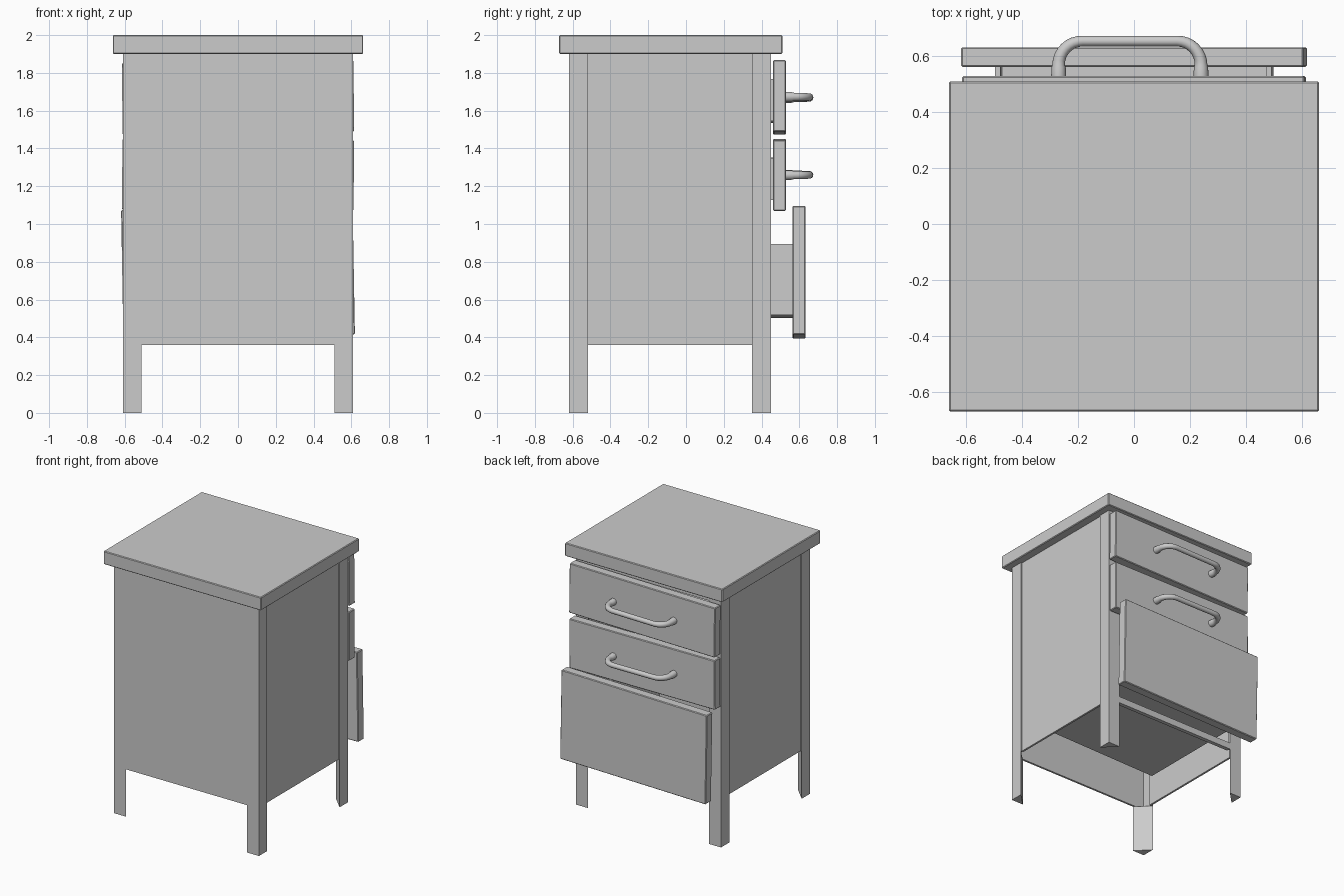
import bpy, bmesh, math
from mathutils import Matrix, Vector

if "Cube" in bpy.data.objects:
    bpy.data.objects.remove(bpy.data.objects["Cube"])


def mesh_object(name, bm, matrix=None, bevel=0.0):
    bmesh.ops.recalc_face_normals(bm, faces=bm.faces)
    me = bpy.data.meshes.new(name)
    bm.to_mesh(me)
    bm.free()
    ob = bpy.data.objects.new(name, me)
    bpy.context.collection.objects.link(ob)
    if matrix:
        ob.matrix_world = matrix
    if bevel:
        mod = ob.modifiers.new("edge", 'BEVEL')
        mod.width, mod.segments = bevel, 1
    return ob


def add_box(bm, x, y, z):
    size = Vector((x[1] - x[0], y[1] - y[0], z[1] - z[0]))
    mid = Vector((sum(x), sum(y), sum(z))) / 2
    bmesh.ops.create_cube(bm, size=1, matrix=Matrix.Translation(mid) @ Matrix.Diagonal(size.to_4d()))


def box(name, x, y, z, matrix=None, bevel=0.0):
    bm = bmesh.new()
    add_box(bm, x, y, z)
    return mesh_object(name, bm, matrix, bevel)


def prism(name, points, z0, z1):
    bm = bmesh.new()
    face = bm.faces.new([bm.verts.new((x, y, z0)) for x, y in points])
    ext = bmesh.ops.extrude_face_region(bm, geom=[face])
    verts = [v for v in ext["geom"] if isinstance(v, bmesh.types.BMVert)]
    bmesh.ops.translate(bm, verts=verts, vec=(0, 0, z1 - z0))
    if not any(len(f.verts) == len(points) and all(abs(v.co.z - z0) < 1e-6 for v in f.verts)
               for f in bm.faces):
        bm.faces.new([v for v in bm.verts if abs(v.co.z - z0) < 1e-6][:len(points)])
    return mesh_object(name, bm)


W, Y0, Y1, LEG, BASE, TOP, T = 0.61, -0.62, 0.45, 0.10, 0.36, 1.90, 0.015

# Worktop
box("top_slab", (-0.663, 0.663), (-0.672, 0.51), (TOP, 2.0), bevel=0.005)

# Triangular feet continuing into angle-section corner posts
for sx, side in ((-1, "left"), (1, "right")):
    for y, sy, end in ((Y0, 1, "front"), (Y1, -1, "back")):
        c = sx * W
        prism(f"{end}_{side}_leg",
              [(c, y), (c - sx * LEG, y), (c, y + sy * LEG)], 0, BASE)
        prism(f"{end}_{side}_post",
              [(c, y), (c - sx * LEG, y), (c - sx * LEG, y + sy * T),
               (c - sx * T, y + sy * T), (c - sx * T, y + sy * LEG),
               (c, y + sy * LEG)], BASE, TOP)
    # Recessed side panel
    box(f"{side}_panel", sorted((sx * (W - 0.01), sx * (W - 0.025))),
        (Y0 + LEG - 0.005, Y1 - LEG + 0.005), (BASE, TOP))

# Plain front panel and rails around the drawer opening
box("front_panel", (-W + LEG, W - LEG), (Y0, Y0 + T), (BASE, TOP))
box("lower_rail", (-W + LEG, W - LEG), (Y1 - 0.03, Y1), (BASE, BASE + 0.05))
box("upper_rail", (-W + LEG, W - LEG), (Y1 - 0.03, Y1), (TOP - 0.05, TOP))


def handle(name, y, matrix):
    # Bar with rounded corners and thicker feet
    half, reach, r = 0.255, 0.125, 0.085
    pts = [(-half, 0, 1.4), (-half, 0.03, 1.35)]
    for i in range(9):
        a = math.pi - i * math.pi / 16
        pts.append((-half + r + r * math.cos(a), reach - r + r * math.sin(a),
                    1.2 - 0.025 * i))
    pts += [(-x, d, s) for x, d, s in reversed(pts)]
    cu = bpy.data.curves.new(name, 'CURVE')
    cu.dimensions = '3D'
    cu.bevel_depth, cu.bevel_resolution, cu.use_fill_caps = 0.019, 3, True
    sp = cu.splines.new('POLY')
    sp.points.add(len(pts) - 1)
    for p, (x, d, s) in zip(sp.points, pts):
        p.co = (x - 0.015, y + d, 0, 1)
        p.radius = s
    ob = bpy.data.objects.new(name, cu)
    bpy.context.collection.objects.link(ob)
    ob.matrix_world = matrix
    bpy.ops.object.select_all(action='DESELECT')
    ob.select_set(True)
    bpy.context.view_layer.objects.active = ob
    bpy.ops.object.convert(target='MESH')
    bpy.ops.object.shade_smooth_by_angle(angle=math.radians(40))


def drawer(name, zc, height, y, depth, tray, tilt, has_handle):
    m = Matrix.Translation((0, 0, zc)) @ Matrix.Rotation(math.radians(tilt), 4, 'Y')
    h = height / 2
    box(name + "_front", (-0.613, 0.613), (y, y + depth), (-h, h), m, 0.005)
    # Open tray behind the front
    lo, hi = tray
    x, back, t = 0.495, y - 0.95, 0.02
    bm = bmesh.new()
    add_box(bm, (-x, x), (back, y), (lo, lo + t))
    add_box(bm, (-x, x), (back, back + t), (lo + t, hi))
    for s in (-1, 1):
        add_box(bm, sorted((s * x, s * (x - t))), (back + t, y), (lo + t, hi))
    mesh_object(name + "_tray", bm, m)
    if has_handle:
        handle(name + "_handle", y + depth, m)


# Slightly crooked drawers, the lowest pulled open
drawer("upper_drawer", 1.67, 0.378, 0.46, 0.07, (-0.13, 0.09), -0.75, True)
drawer("middle_drawer", 1.26, 0.374, 0.46, 0.07, (-0.13, 0.09), 0.3, True)
drawer("lower_drawer", 0.745, 0.68, 0.563, 0.07, (-0.235, 0.14), -1.0, False)
